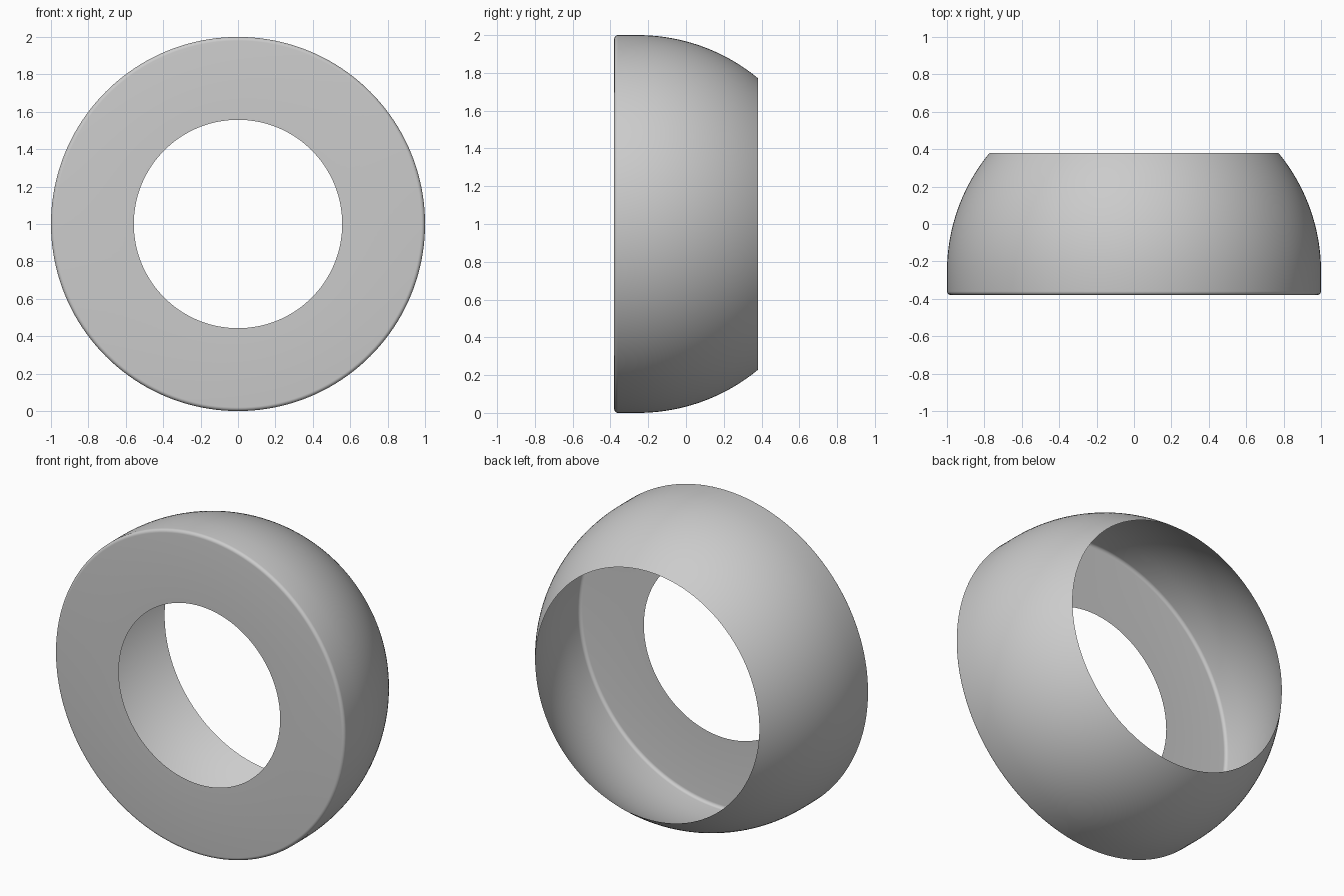
import bpy, bmesh, math
from mathutils import Matrix, Vector

if "Cube" in bpy.data.objects:
    bpy.data.objects.remove(bpy.data.objects["Cube"])

SEGMENTS = 160
FRONT, BACK = -0.38, 0.38      # extent along y
HOLE, RADIUS = 0.557, 1.0      # front opening and outer radius
FILLET = 0.02                  # rounded front rim
DOME_Y = -0.255                # centre of the spherical part

# Profile (radius, y): flat front ring, rim fillet, short cylinder, spherical wall
profile = [(HOLE, FRONT)]
for i in range(7):
    a = math.radians(-90 + 15 * i)
    profile.append((RADIUS - FILLET + FILLET * math.cos(a),
                    FRONT + FILLET + FILLET * math.sin(a)))
end_angle = math.asin((BACK - DOME_Y) / RADIUS)
for i in range(25):
    a = end_angle * i / 24
    profile.append((RADIUS * math.cos(a), DOME_Y + RADIUS * math.sin(a)))

# Spin the profile around the y axis into an open thin shell
bm = bmesh.new()
verts = [bm.verts.new((r, y, 0)) for r, y in profile]
edges = [bm.edges.new(pair) for pair in zip(verts, verts[1:])]
bmesh.ops.spin(bm, geom=verts + edges, cent=(0, 0, 0), axis=(0, 1, 0),
               angle=2 * math.pi, steps=SEGMENTS, use_merge=True)
bmesh.ops.remove_doubles(bm, verts=bm.verts[:], dist=1e-5)
bmesh.ops.recalc_face_normals(bm, faces=bm.faces[:])

# Make sure the front ring faces -y
bm.faces.ensure_lookup_table()
ring = min(bm.faces, key=lambda f: f.calc_center_median().y)
if ring.normal.y > 0:
    bmesh.ops.reverse_faces(bm, faces=bm.faces[:])
bmesh.ops.transform(bm, matrix=Matrix.Translation(Vector((0, 0, 1))), verts=bm.verts[:])

mesh = bpy.data.meshes.new("domed_ring_shell")
bm.to_mesh(mesh)
bm.free()
shell = bpy.data.objects.new("domed_ring_shell", mesh)
bpy.context.collection.objects.link(shell)

# Smooth shading
bpy.context.view_layer.objects.active = shell
shell.select_set(True)
bpy.ops.object.shade_smooth_by_angle(angle=math.radians(30))
